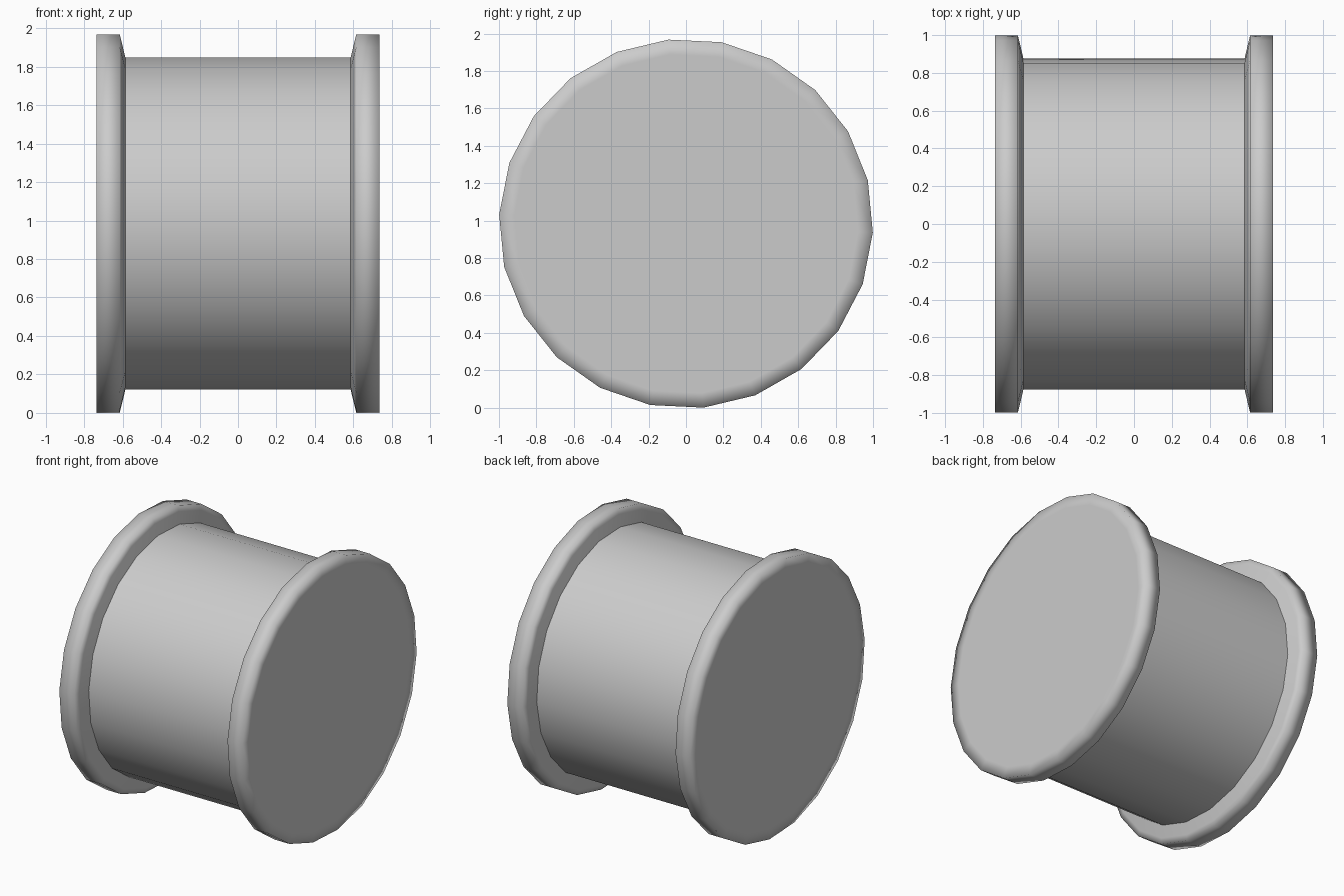
import bpy, bmesh, math

cube = bpy.data.objects.get("Cube")
if cube:
    bpy.data.objects.remove(cube, do_unlink=True)

SIDES = 22
PHASE = math.radians(-2.8)
RADIUS_Y, RADIUS_Z, CENTRE_Z = 1.0, 0.988, 0.984

grey = bpy.data.materials.new("plain grey")
grey.use_nodes = True
grey.diffuse_color = (0.6, 0.6, 0.6, 1)
grey.node_tree.nodes["Principled BSDF"].inputs["Base Color"].default_value = (0.6, 0.6, 0.6, 1)


def lathe(name, profile, cap_end=False):
    """Sweep (x, radius) points around the x axis, optionally closing the last ring."""
    bm = bmesh.new()
    rings = []
    for x, r in profile:
        ring = []
        for i in range(SIDES):
            a = PHASE + math.tau * i / SIDES
            ring.append(bm.verts.new((x, r * RADIUS_Y * math.cos(a),
                                      CENTRE_Z + r * RADIUS_Z * math.sin(a))))
        rings.append(ring)
    for a, b in zip(rings, rings[1:]):
        for i in range(SIDES):
            j = (i + 1) % SIDES
            bm.faces.new((a[i], a[j], b[j], b[i]))
    if cap_end:
        bm.faces.new(rings[-1])
    bmesh.ops.recalc_face_normals(bm, faces=bm.faces)
    # Make sure the normals point away from the axis
    rim = max(bm.faces, key=lambda f: abs(f.normal.y) * f.calc_center_median().y)
    if rim.normal.y < 0:
        bmesh.ops.reverse_faces(bm, faces=bm.faces)
    for f in bm.faces:
        f.smooth = True
    mesh = bpy.data.meshes.new(name)
    bm.to_mesh(mesh)
    bm.free()
    mesh.materials.append(grey)
    obj = bpy.data.objects.new(name, mesh)
    bpy.context.collection.objects.link(obj)
    return obj


# Central drum
lathe("drum", [(-0.585, 0.877), (0.585, 0.877)])

# End flanges: sloped inner face, rim, flat outer face with a soft-shaded border
FLANGE = [(0.585, 0.875), (0.605, 0.96), (0.615, 1.0), (0.735, 1.0), (0.735, 0.92)]
for name, side in (("left_flange", 1), ("right_flange", -1)):
    lathe(name, [(side * x, r) for x, r in FLANGE], cap_end=True)
